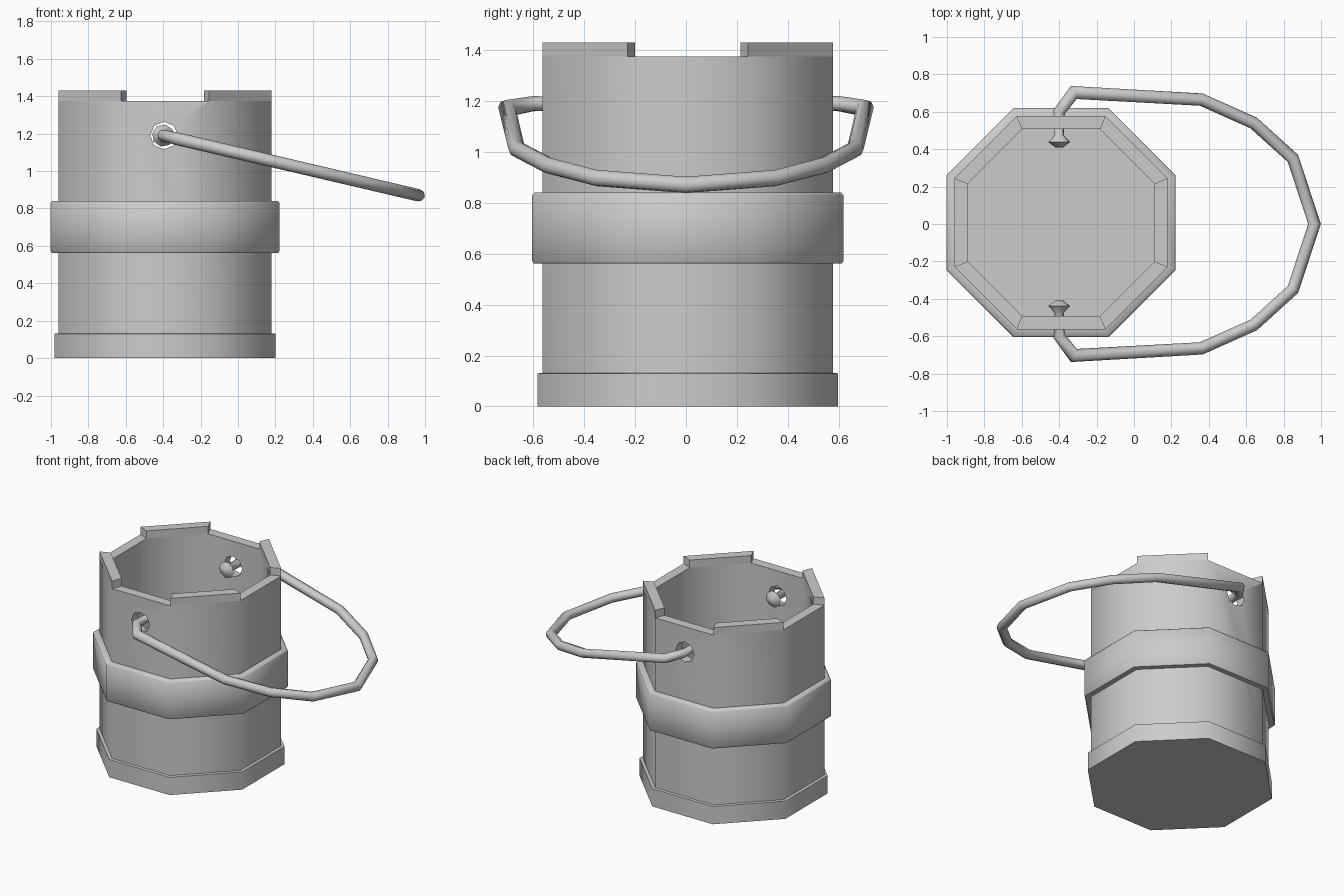
import bpy, bmesh
from math import cos, sin, pi
from mathutils import Vector

if "Cube" in bpy.data.objects:
    bpy.data.objects.remove(bpy.data.objects["Cube"])

CX, CY = -0.39, 0.007   # bucket axis


def finish(name, bm, angle):
    bmesh.ops.recalc_face_normals(bm, faces=bm.faces)
    me = bpy.data.meshes.new(name)
    bm.to_mesh(me)
    bm.free()
    ob = bpy.data.objects.new(name, me)
    bpy.context.collection.objects.link(ob)
    smooth(ob, angle)
    return ob


def activate(ob):
    bpy.ops.object.select_all(action='DESELECT')
    ob.select_set(True)
    bpy.context.view_layer.objects.active = ob


def smooth(ob, angle):
    activate(ob)
    bpy.ops.object.shade_smooth_by_angle(angle=angle * pi / 180)


def octagon_lathe(profile, closed):
    """Sweep (apothem, z) points round an eight-sided bucket axis."""
    bm = bmesh.new()
    rings = []
    for a, z in profile:
        r = a / cos(pi / 8)
        rings.append([bm.verts.new((CX + r * cos((i + .5) * pi / 4),
                                    CY + r * sin((i + .5) * pi / 4), z)) for i in range(8)])
    pairs = list(zip(rings, rings[1:]))
    if closed:
        pairs.append((rings[-1], rings[0]))
    else:
        bm.faces.new(rings[0])
        bm.faces.new(rings[-1])
    for p, q in pairs:
        for i in range(8):
            j = (i + 1) % 8
            bm.faces.new((p[i], p[j], q[j], q[i]))
    return bm


# Bucket shell with inner floor
RIM = 1.375
bm = octagon_lathe([(.59, 0), (.59, .13), (.57, .132), (.57, RIM), (.5, RIM), (.5, .07)], False)
# Raised rim tabs on the diagonal sides
tabs = []
for f in bm.faces:
    c = f.calc_center_median()
    if all(abs(v.co.z - RIM) < 1e-4 for v in f.verts) and abs(c.x - CX) > .2 and abs(c.y - CY) > .2:
        tabs.append(f)
new = bmesh.ops.extrude_face_region(bm, geom=tabs)['geom']
for v in new:
    if isinstance(v, bmesh.types.BMVert):
        v.co.z = 1.43
bucket = finish("bucket_shell", bm, 50)

# Handle holes through the front and back walls
bpy.ops.mesh.primitive_cylinder_add(vertices=8, radius=.074, depth=2,
                                    location=(-.395, 0, 1.19), rotation=(pi / 2, 0, 0))
cutter = bpy.context.object
cutter.hide_render = True
mod = bucket.modifiers.new("handle_holes", 'BOOLEAN')
mod.object = cutter
mod.operation = 'DIFFERENCE'
mod.solver = 'EXACT'
activate(bucket)
bpy.ops.object.modifier_apply(modifier=mod.name)
bpy.data.objects.remove(cutter)
smooth(bucket, 50)

# Middle band
finish("middle_band", octagon_lathe([(.55, .562), (.605, .562), (.612, .572), (.612, .83),
                                     (.603, .84), (.55, .84)], True), 50)

# Handle: mitred tube in a tilted plane, with knobs on the inner ends
SLOPE = -.234
half = [(-.4, .41, .022), (-.4, .438, .06), (-.4, .475, .025), (-.4, .6, .031),
        (-.322, .703, .034), (.36, .665, .033), (.64, .54, .033), (.85, .35, .033)]
path = half + [(.965, 0, .033)] + [(x, -y, r) for x, y, r in reversed(half)]
pts = [Vector((x, y, 1.19 + SLOPE * (x + .4))) for x, y, r in path]
normal = Vector((-SLOPE, 0, 1)).normalized()
bm = bmesh.new()
rings = []
for k, p in enumerate(pts):
    d1 = (p - pts[max(k - 1, 0)]).normalized()
    d2 = (pts[min(k + 1, len(pts) - 1)] - p).normalized()
    t = (d1 + d2).normalized()
    side = t.cross(normal).normalized()
    ends = d1 if d1.length else d2
    r = path[k][2]
    rings.append([bm.verts.new(p + normal * r * sin(i * pi / 4)
                               + side * r / t.dot(ends) * cos(i * pi / 4)) for i in range(8)])
for p, q in zip(rings, rings[1:]):
    for i in range(8):
        j = (i + 1) % 8
        bm.faces.new((p[i], p[j], q[j], q[i]))
bm.faces.new(rings[0])
bm.faces.new(rings[-1])
finish("handle", bm, 60)
